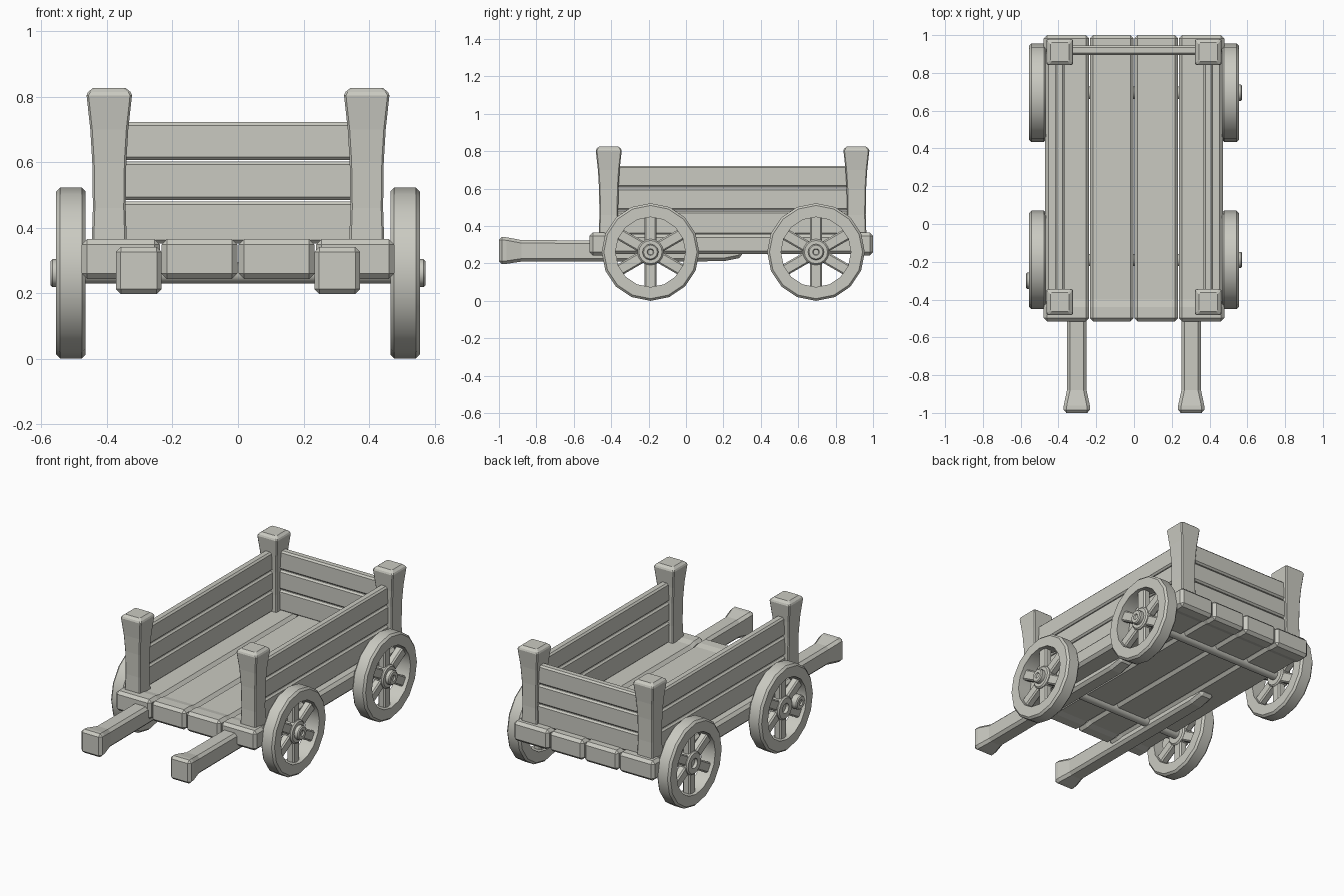
import bpy, bmesh, math
from mathutils import Vector

cube = bpy.data.objects.get("Cube")
if cube:
    bpy.data.objects.remove(cube, do_unlink=True)

wood = bpy.data.materials.new("pale_grey_wood")
wood.use_nodes = True
colour = (0.59, 0.59, 0.535, 1)
wood.diffuse_color = colour
wood.node_tree.nodes["Principled BSDF"].inputs["Base Color"].default_value = colour


def finish(name, bm, bevel=0.0, smooth=False):
    """Turn a bmesh into a named object with optional chamfered edges."""
    bmesh.ops.recalc_face_normals(bm, faces=bm.faces)
    mesh = bpy.data.meshes.new(name)
    bm.to_mesh(mesh)
    bm.free()
    mesh.materials.append(wood)
    obj = bpy.data.objects.new(name, mesh)
    bpy.context.collection.objects.link(obj)
    if bevel:
        mod = obj.modifiers.new("chamfer", 'BEVEL')
        mod.width = bevel
        mod.segments = 1
        mod.limit_method = 'ANGLE'
        mod.angle_limit = math.radians(40)
    if smooth:
        bpy.ops.object.select_all(action='DESELECT')
        obj.select_set(True)
        bpy.context.view_layer.objects.active = obj
        bpy.ops.object.shade_smooth_by_angle(angle=math.radians(35))
    return obj


def beam(name, axis, stations, bevel):
    """Rectangular beam; each station is (distance, u_min, u_max, v_min, v_max)."""
    bm = bmesh.new()
    rings = []
    for t, u0, u1, v0, v1 in stations:
        ring = []
        for u, v in ((u0, v0), (u1, v0), (u1, v1), (u0, v1)):
            co = {'X': (t, u, v), 'Y': (u, t, v), 'Z': (u, v, t)}[axis]
            ring.append(bm.verts.new(co))
        rings.append(ring)
    for a, b in zip(rings, rings[1:]):
        for i in range(4):
            j = (i + 1) % 4
            bm.faces.new((a[i], a[j], b[j], b[i]))
    bm.faces.new(rings[0])
    bm.faces.new(rings[-1])
    return finish(name, bm, bevel)


def lathe(name, profile, centre, side=1, sides=16):
    """Revolve a closed (x, radius) profile around an axle line."""
    bm = bmesh.new()
    rings = []
    for k in range(sides):
        a = math.tau * k / sides
        rings.append([bm.verts.new((side * x, centre[0] + r * math.sin(a),
                                    centre[1] + r * math.cos(a))) for x, r in profile])
    n = len(profile)
    for k in range(sides):
        a, b = rings[k], rings[(k + 1) % sides]
        for i in range(n):
            j = (i + 1) % n
            bm.faces.new((a[i], a[j], b[j], b[i]))
    bmesh.ops.remove_doubles(bm, verts=bm.verts, dist=0.0001)
    return finish(name, bm, smooth=True)


def tube(x0, x1, r0, r1, c):
    """Ring profile with chamfered outer corners."""
    return [(x0, r0), (x0, r1 - c), (x0 + c, r1), (x1 - c, r1), (x1, r1 - c), (x1, r0)]


# Floor planks, slightly thicker at both ends
edges = (-0.48, -0.236, 0, 0.236, 0.48)
for i in range(4):
    a, b = edges[i] + 0.002, edges[i + 1] - 0.002
    l = 0.008 if i == 0 else 0
    r = 0.008 if i == 3 else 0
    thick = (a, b, 0.243, 0.365)
    thin = (a + l, b - r, 0.25, 0.357)
    beam(f"floor_plank_{i + 1}", 'Y', [(-0.515, *thick), (-0.44, *thick), (-0.40, *thin),
                                       (0.90, *thin), (0.93, *thick), (1.0, *thick)], 0.017)

# Corner posts with a flared head
flare = ((0.34, 0.054), (0.46, 0.05), (0.6, 0.052), (0.7, 0.058), (0.81, 0.07))
for sx, side in ((1, "left"), (-1, "right")):
    for y, end in ((-0.413, "front"), (0.911, "back")):
        cx = sx * 0.393
        st = [(z, cx - h, cx + h, y - h, y + h) for z, h in flare]
        h = 0.05
        st.append((0.826, cx - h, cx + h, y - h, y + h))
        beam(f"{end}_{side}_post", 'Z', st, 0.006)

# Wall boards on both sides and the back
for i, (z0, z1) in enumerate(((0.352, 0.48), (0.484, 0.602), (0.606, 0.722))):
    for sx, side in ((1, "left"), (-1, "right")):
        x0, x1 = sorted((sx * 0.368, sx * 0.418))
        beam(f"{side}_wall_board_{i + 1}", 'Y',
             [(-0.40, x0, x1, z0, z1), (0.90, x0, x1, z0, z1)], 0.01)
    beam(f"back_wall_board_{i + 1}", 'X',
         [(-0.38, 0.895, 0.945, z0, z1), (0.38, 0.895, 0.945, z0, z1)], 0.01)

# Pull handles with flared grips
for sx, side in ((1, "left"), (-1, "right")):
    c = sx * 0.303
    beam(f"{side}_handle", 'Y', [
        (-1.0, c - 0.071, c + 0.071, 0.196, 0.342),
        (-0.96, c - 0.069, c + 0.069, 0.198, 0.34),
        (-0.88, c - 0.052, c + 0.052, 0.21, 0.325),
        (0.20, c - 0.05, c + 0.05, 0.212, 0.32),
        (0.30, c - 0.045, c + 0.045, 0.232, 0.31)], 0.016)

# Wheels, axles and spokes
for y, end in ((-0.19, "front"), (0.695, "back")):
    centre = (y, 0.261)
    lathe(f"{end}_axle", [(-0.525, 0), (-0.525, 0.032), (0.525, 0.032), (0.525, 0)],
          centre, sides=12)
    for sx, side in ((1, "left"), (-1, "right")):
        lathe(f"{end}_{side}_rim", tube(0.465, 0.555, 0.187, 0.261, 0.012), centre, sx)
        lathe(f"{end}_{side}_hub", tube(0.475, 0.545, 0.03, 0.07, 0.008), centre, sx)
        for k in range(6):
            a = math.tau * k / 6
            spoke = beam(f"{end}_{side}_spoke_{k + 1}", 'Z', [
                (t, sx * 0.508 - 0.024, sx * 0.508 + 0.024, -0.031, 0.031)
                for t in (0.05, 0.2)], 0.008)
            spoke.location = Vector((0, *centre))
            spoke.rotation_euler.x = a

# Axle caps; the front right one sits ahead of its hub
cap = [(0.5, 0), (0.5, 0.043), (0.566, 0.043), (0.572, 0.037),
       (0.572, 0.018), (0.564, 0.014), (0.564, 0)]
for name, y, sx in (("front_left_cap", -0.19, 1), ("back_left_cap", 0.695, 1),
                    ("front_right_cap", -0.30, -1)):
    lathe(name, cap, (y, 0.261), sx, 12)
